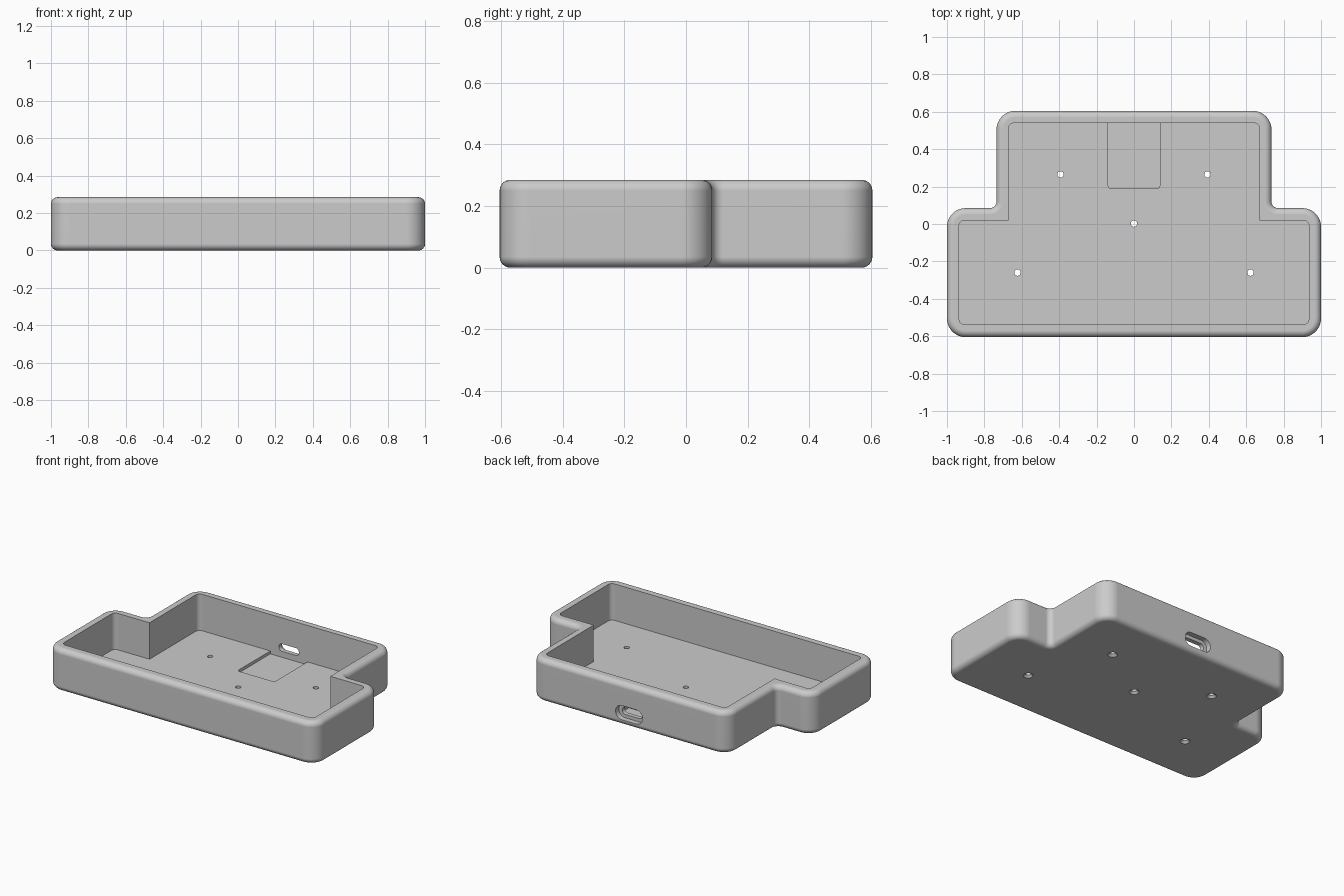
import bpy, bmesh, math
from mathutils import Vector, Matrix

cube = bpy.data.objects.get("Cube")
if cube:
    bpy.data.objects.remove(cube, do_unlink=True)

HEIGHT, FLOOR = 0.285, 0.04

grey = bpy.data.materials.new("plain grey")
grey.use_nodes = True
colour = (0.6, 0.6, 0.6, 1)
grey.diffuse_color = colour
grey.node_tree.nodes["Principled BSDF"].inputs["Base Color"].default_value = colour


def rounded(corners, steps=10):
    """Turn (x, y, radius) corners into an outline with arcs."""
    pts = []
    n = len(corners)
    for i, (x, y, r) in enumerate(corners):
        p = Vector((x, y))
        if r == 0:
            pts.append(p)
            continue
        a = (Vector(corners[i - 1][:2]) - p).normalized()
        b = (Vector(corners[(i + 1) % n][:2]) - p).normalized()
        centre = p + (a + b) * r
        for k in range(steps + 1):
            t = k / steps * math.pi / 2
            pts.append(centre - b * r * math.cos(t) - a * r * math.sin(t))
    return pts


def prism(name, pts, z0, z1, bevel=0, turn=None):
    """Extrude an outline from z0 to z1, optionally rounding both rims."""
    bm = bmesh.new()
    base = bm.faces.new([bm.verts.new((p.x, p.y, z0)) for p in pts])
    ext = bmesh.ops.extrude_face_region(bm, geom=[base])
    top = [v for v in ext["geom"] if isinstance(v, bmesh.types.BMVert)]
    bmesh.ops.translate(bm, verts=top, vec=(0, 0, z1 - z0))
    bmesh.ops.recalc_face_normals(bm, faces=bm.faces)
    if bevel:
        rims = [e for e in bm.edges if abs(e.verts[0].co.z - e.verts[1].co.z) < 1e-6]
        bmesh.ops.bevel(bm, geom=rims, offset=bevel, offset_type='OFFSET',
                        segments=6, profile=0.5, affect='EDGES')
    if turn:
        bmesh.ops.transform(bm, matrix=turn, verts=bm.verts)
    return finish(name, bm)


def finish(name, bm):
    mesh = bpy.data.meshes.new(name)
    bm.to_mesh(mesh)
    bm.free()
    mesh.materials.append(grey)
    ob = bpy.data.objects.new(name, mesh)
    bpy.context.collection.objects.link(ob)
    return ob


def tee(wide, narrow, front, step, back, r, r_step):
    """Stepped outline, symmetric in x, counter-clockwise."""
    right = [(wide, front, r), (wide, step, r), (narrow, step, r_step), (narrow, back, r)]
    return rounded(right + [(-x, y, q) for x, y, q in reversed(right)])


def slot(name, width, height, y0, y1, z):
    """Stadium-shaped cutter running along y."""
    w, h = width / 2, height / 2
    r = h * 0.98
    pts = rounded([(-w, -h, r), (w, -h, r), (w, h, r), (-w, h, r)])
    turn = Matrix.Translation((0, 0, z)) @ Matrix.Rotation(math.pi / 2, 4, 'X')
    return prism(name, pts, -y1, -y0, turn=turn)


def screw_hole(x, y):
    """Through hole with a countersink on the underside."""
    bm = bmesh.new()
    for r1, r2, z0, z1 in ((0.017, 0.017, -0.05, 0.1), (0.042, 0.017, -0.012, 0.014)):
        bmesh.ops.create_cone(bm, cap_ends=True, segments=32, radius1=r1, radius2=r2,
                              depth=z1 - z0, matrix=Matrix.Translation((x, y, (z0 + z1) / 2)))
    return finish("screw_hole_cutter", bm)


# Rounded outer body
case = prism("case_body", tee(1, 0.735, -0.605, 0.085, 0.605, 0.1, 0.035), 0, HEIGHT, 0.035)

# Cavity, connector pocket and port openings
cutters = [
    prism("cavity_cutter", tee(0.935, 0.672, -0.538, 0.02, 0.54, 0.03, 0), FLOOR, 0.5),
    prism("pocket_cutter", rounded([(-0.138, 0.19, 0.015), (0.138, 0.19, 0.015),
                                    (0.138, 0.5405, 0), (-0.138, 0.5405, 0)]), 0.02, 0.06),
    slot("port_recess_cutter", 0.2, 0.095, 0.57, 0.7, 0.085),
    slot("port_cutter", 0.15, 0.05, 0.5, 0.7, 0.085),
]
# Screw holes through the floor
cutters += [screw_hole(x, y) for x, y in
            ((0, 0.002), (-0.393, 0.265), (0.393, 0.265), (-0.623, -0.26), (0.623, -0.26))]

bpy.ops.object.select_all(action='DESELECT')
bpy.context.view_layer.objects.active = case
case.select_set(True)
for cutter in cutters:
    cutter.hide_render = True
    mod = case.modifiers.new("cut", 'BOOLEAN')
    mod.operation = 'DIFFERENCE'
    mod.solver = 'EXACT'
    mod.use_self = cutter.name.startswith("screw")
    mod.object = cutter
    bpy.ops.object.modifier_apply(modifier=mod.name)
    bpy.data.objects.remove(cutter, do_unlink=True)

# Smooth the roundings, keep flats flat
bpy.ops.object.shade_smooth_by_angle(angle=math.radians(30))
weighted = case.modifiers.new("flat_faces", 'WEIGHTED_NORMAL')
weighted.keep_sharp = True
